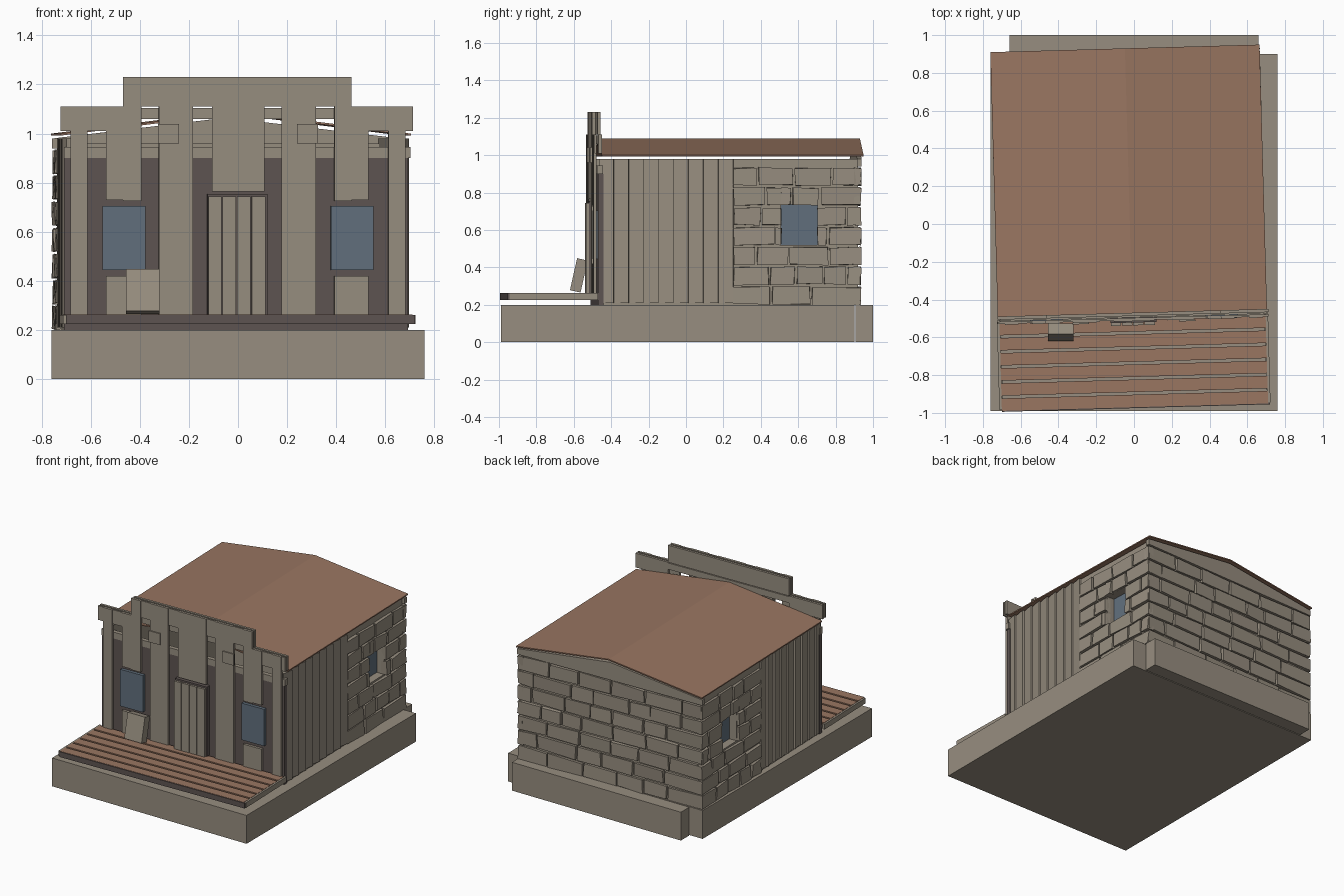
import bpy, bmesh, math, random
from mathutils import Matrix, Vector

random.seed(4)
old = bpy.data.objects.get("Cube")
if old:
    bpy.data.objects.remove(old, do_unlink=True)


def material(name, rgb):
    m = bpy.data.materials.new(name)
    m.use_nodes = True
    m.diffuse_color = (*rgb, 1)
    m.node_tree.nodes["Principled BSDF"].inputs["Base Color"].default_value = (*rgb, 1)
    return m


GREY = material("weathered grey", (0.31, 0.27, 0.215))
BROWN = material("rust brown", (0.32, 0.18, 0.12))
DARK = material("dark timber", (0.11, 0.088, 0.083))
GLASS = material("blue glass", (0.12, 0.16, 0.205))

# The hut stands slightly askew on its foundation
SKEW = Matrix.Translation((-0.022, 0, 0)) @ Matrix.Rotation(0.028, 4, 'Z')


def finish(name, bm, mat, skew=True):
    if skew:
        bm.transform(SKEW)
    bmesh.ops.recalc_face_normals(bm, faces=bm.faces)
    me = bpy.data.meshes.new(name)
    bm.to_mesh(me)
    bm.free()
    me.materials.append(mat)
    ob = bpy.data.objects.new(name, me)
    bpy.context.collection.objects.link(ob)
    return ob


def add_box(bm, x, y, z, rot=None, jitter=0):
    size = Vector((x[1] - x[0], y[1] - y[0], z[1] - z[0]))
    mid = Vector((x[0] + x[1], y[0] + y[1], z[0] + z[1])) / 2
    m = Matrix.Translation(mid) @ (rot or Matrix()) @ Matrix.Diagonal((*size, 1))
    verts = bmesh.ops.create_cube(bm, size=1, matrix=m)['verts']
    for v in verts:
        v.co += Vector([random.uniform(-jitter, jitter) for _ in range(3)])


def boxes(name, items, mat, skew=True):
    bm = bmesh.new()
    for it in items:
        add_box(bm, *it)
    return finish(name, bm, mat, skew)


def prism(name, outline, y0, y1, mat):
    """Extrude an x-z outline from y0 to y1."""
    bm = bmesh.new()
    face = bm.faces.new([bm.verts.new((x, y0, z)) for x, z in outline])
    ext = bmesh.ops.extrude_face_region(bm, geom=[face])['geom']
    for v in ext:
        if isinstance(v, bmesh.types.BMVert):
            v.co.y = y1
    return finish(name, bm, mat)


# Foundation slabs
boxes("foundation", [((-0.76, 0.76), (-0.99, 0.9), (0, 0.2))], GREY, False)
boxes("back_foundation", [((-0.66, 0.66), (0.907, 1.0), (0, 0.2))], GREY, False)

# Porch: planks, front board and side beams
PITCH = 0.08
boxes("porch_planks", [((-0.705, 0.705), (-0.97 + i * PITCH, -0.904 + i * PITCH), (0.25, 0.264))
                       for i in range(6)], BROWN)
boxes("porch_underlay", [((-0.7, 0.7), (-0.968, -0.49), (0.235, 0.252))], GREY)
boxes("porch_front_board", [((-0.705, 0.715), (-0.975, -0.965), (0.225, 0.262))], DARK)
boxes("porch_side_beams", [((s * 0.71 - 0.008, s * 0.71 + 0.008), (-0.965, -0.49), (0.225, 0.262))
                           for s in (-1, 1)], GREY)

# Roof sheet and gables
EAVE, RIDGE, HALF = 1.0, 1.09, 0.713
prism("roof", [(-HALF, EAVE), (0, RIDGE), (HALF, EAVE),
               (HALF, EAVE - 0.008), (0, RIDGE - 0.008), (-HALF, EAVE - 0.008)], -0.47, 0.93, BROWN)
prism("back_gable", [(-0.71, 0.94), (0.71, 0.94), (0.71, 0.98), (0, 1.065), (-0.71, 0.98)],
      0.895, 0.92, GREY)

# Side and back walls, with an opening for each side window
WIN_Y, WIN_Z = (0.49, 0.685), (0.52, 0.735)
walls = []
for s in (-1, 1):
    x = sorted((s * 0.62, s * 0.69))
    walls += [(x, (-0.48, WIN_Y[0]), (0.2, 0.98)), (x, (WIN_Y[1], 0.9), (0.2, 0.98)),
              (x, WIN_Y, (0.2, WIN_Z[0])), (x, WIN_Y, (WIN_Z[1], 0.98))]
walls.append(((-0.69, 0.69), (0.84, 0.9), (0.2, 0.96)))
boxes("walls", walls, GREY)
boxes("side_windows", [((s * 0.63 - 0.004, s * 0.63 + 0.004), WIN_Y, WIN_Z) for s in (-1, 1)], GLASS)


# Irregular stone courses
def course(start, end, low, high):
    """Split one course into random stone spans."""
    spans, a = [], start
    while a < end - 0.03:
        b = a + random.uniform(low, high)
        if end - b < low * 0.6:
            b = end
        spans.append((a, min(b, end)))
        a = b + 0.012
    return spans


def stones(name, start, end, low, high, place, hole=None):
    bm = bmesh.new()
    for row in range(7):
        z = (0.203 + row * 0.106, 0.295 + row * 0.106)
        for a, b in course(start, end, low, high):
            pieces = [(a, b, *z)]
            if hole and b > hole[0][0] and a < hole[0][1] and z[1] > hole[1][0] and z[0] < hole[1][1]:
                pieces = [(a, min(b, hole[0][0]), *z), (max(a, hole[0][1]), b, *z)]
                c, d = max(a, hole[0][0]), min(b, hole[0][1])
                pieces += [(c, d, z[0], hole[1][0]), (c, d, hole[1][1], z[1])]
            for p, q, z0, z1 in pieces:
                if q - p > 0.012 and z1 - z0 > 0.012:
                    x, y = place(p, q)
                    add_box(bm, x, y, (z0, z1), None, 0.005)
    finish(name, bm, GREY)


for s, label in ((-1, "right"), (1, "left")):
    stones(label + "_stones", 0.235, 0.915, 0.1, 0.22,
           lambda p, q: (sorted((s * 0.67, s * 0.709)), (p, q)), (WIN_Y, WIN_Z))
stones("back_stones", -0.705, 0.705, 0.14, 0.3, lambda p, q: ((p, q), (0.88, 0.918)))

# Overlapping vertical side boards
side = []
for s in (-1, 1):
    for i in range(9):
        y = -0.485 + i * PITCH
        side.append(((s * 0.693 - 0.006, s * 0.693 + 0.006), (y, y + 0.079), (0.21, 0.98),
                     Matrix.Rotation(-s * 0.2, 4, 'Z')))
boxes("side_boards", side, GREY)

# Front wall and the beam above it
boxes("front_wall", [((-0.7, 0.7), (-0.49, -0.46), (0.2, 0.9))], DARK)
boxes("front_beam", [((-0.7, 0.71), (-0.495, -0.465), (0.9, 0.945))], GREY)

# Front boards: x span, bottom, top
LOW, TALL = 1.11, 1.23
front = [(-0.675, -0.605, 0.262, LOW), (-0.53, -0.46, 0.73, LOW), (-0.46, -0.385, 0.725, TALL),
         (-0.53, -0.385, 0.262, 0.42), (-0.315, -0.175, 0.262, TALL), (-0.098, 0.115, 0.765, TALL),
         (0.185, 0.325, 0.262, TALL), (0.4, 0.47, 0.725, TALL), (0.47, 0.54, 0.73, LOW),
         (0.4, 0.54, 0.262, 0.42), (0.62, 0.69, 0.262, LOW)]
boxes("front_boards", [((a, b), (-0.515, -0.497), (z0, z1)) for a, b, z0, z1 in front], GREY)
boxes("front_cleats", [((c - 0.043, c + 0.043), (-0.523, -0.514), (0.96, 1.04))
                       for c in (-0.275, 0.29)], GREY)

# Stepped parapet of two parallel layers
parapet = []
for y in ((-0.51, -0.498), (-0.487, -0.47)):
    parapet += [((-0.458, 0.47), y, (LOW, TALL))]
    parapet += [(x, y, (1.01, LOW)) for x in ((-0.715, -0.46), (0.47, 0.72))]
parapet.append(((-0.46, 0.47), (-0.487, -0.47), (1.06, 1.105)))
boxes("parapet", parapet, GREY)

# Front windows
boxes("front_windows", [((c - 0.087, c + 0.087), (-0.512, -0.488), (0.445, 0.705))
                        for c in (-0.457, 0.473)], GLASS)

# Plank door in a dark frame
boxes("door_frame", [((-0.117, 0.127), (-0.522, -0.49), (0.264, 0.755))], DARK)
edges = [-0.114, -0.056, 0.003, 0.063, 0.124]
boxes("door_planks", [((a, b - 0.005), (-0.537, -0.515), (0.264, 0.743))
                      for a, b in zip(edges, edges[1:])], GREY)

# Box leaning against the wall
boxes("leaning_box", [((-0.455, -0.32), (-0.602, -0.544), (0.27, 0.445),
                       Matrix.Rotation(-0.22, 4, 'X'))], GREY, False)
